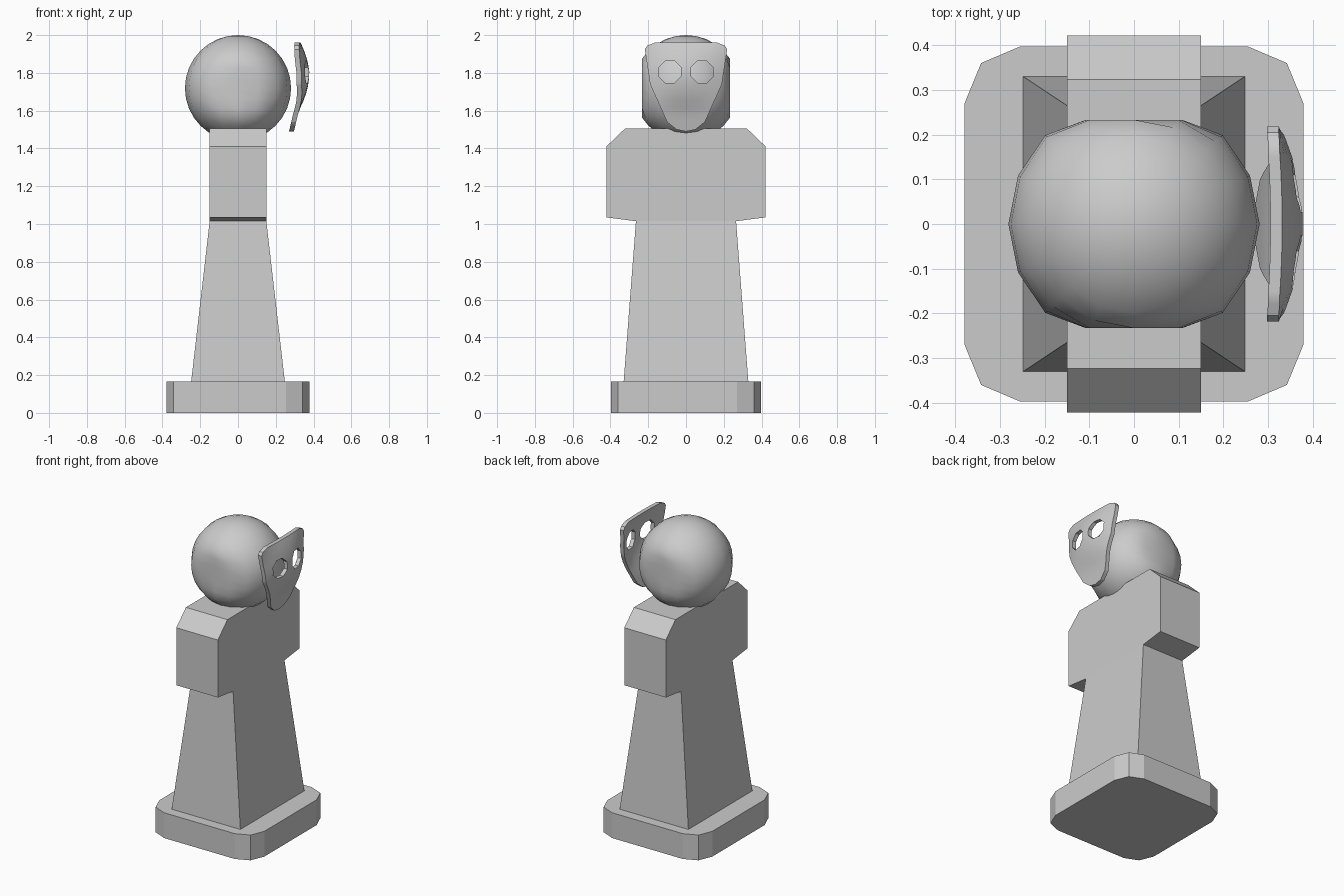
import bpy
import bmesh
import math
from mathutils import Vector, Matrix

cube = bpy.data.objects.get("Cube")
if cube:
    bpy.data.objects.remove(cube, do_unlink=True)

GREY = (0.6, 0.6, 0.6, 1)
stone = bpy.data.materials.new("plain grey")
stone.use_nodes = True
stone.diffuse_color = GREY
stone.node_tree.nodes["Principled BSDF"].inputs["Base Color"].default_value = GREY


def finish(name, bm, smooth_angle=None):
    bmesh.ops.recalc_face_normals(bm, faces=bm.faces)
    mesh = bpy.data.meshes.new(name)
    bm.to_mesh(mesh)
    bm.free()
    mesh.materials.append(stone)
    obj = bpy.data.objects.new(name, mesh)
    bpy.context.collection.objects.link(obj)
    if smooth_angle:
        smooth(obj, smooth_angle)
    return obj


def activate(obj):
    bpy.ops.object.select_all(action='DESELECT')
    obj.select_set(True)
    bpy.context.view_layer.objects.active = obj


def smooth(obj, angle):
    activate(obj)
    bpy.ops.object.shade_smooth_by_angle(angle=math.radians(angle))


def apply(obj, mod):
    activate(obj)
    bpy.ops.object.modifier_apply(modifier=mod.name)


def loft(name, loops):
    """Skin a stack of point loops and cap both ends."""
    bm = bmesh.new()
    rings = [[bm.verts.new(p) for p in loop] for loop in loops]
    n = len(rings[0])
    for low, high in zip(rings, rings[1:]):
        for i in range(n):
            j = (i + 1) % n
            bm.faces.new((low[i], low[j], high[j], high[i]))
    bm.faces.new(rings[0][::-1])
    bm.faces.new(rings[-1])
    bmesh.ops.dissolve_limit(bm, angle_limit=0.01, verts=bm.verts, edges=bm.edges)
    return finish(name, bm)


# Base slab with two-step rounded corners
corner = [(0.379, 0.27), (0.342, 0.36), (0.255, 0.397)]
outline = (corner + [(-x, y) for x, y in corner[::-1]]
           + [(-x, -y) for x, y in corner] + [(x, -y) for x, y in corner[::-1]])
loft("base", [[(x, y, z) for x, y in outline] for z in (0, 0.165)])

# Tapered body with chamfered shoulder block: (height, half x, half y)
levels = [(0.165, 0.248, 0.33), (1.015, 0.15, 0.265), (1.035, 0.15, 0.422),
          (1.41, 0.15, 0.422), (1.505, 0.15, 0.323)]
loft("body", [[(x, y, z), (-x, y, z), (-x, -y, z), (x, -y, z)] for z, x, y in levels])

# Head: ball flattened on the front and back
bm = bmesh.new()
bmesh.ops.create_uvsphere(bm, u_segments=16, v_segments=16, radius=0.281)
for v in bm.verts:
    v.co.y = max(-0.233, min(0.233, v.co.y))
    v.co.z += 1.719
finish("head", bm, 60)


# Mask: bulging shield plate beside the head
def mask_x(y, z):
    bands = [(1.49, 0.296), (1.6, 0.322), (1.8, 0.331), (1.96, 0.322)]
    x = bands[-1][1]
    for (z0, x0), (z1, x1) in zip(bands, bands[1:]):
        if z <= z1:
            x = x0 + (x1 - x0) * (z - z0) / (z1 - z0)
            break
    rise = max(0, 1 - ((z - 1.79) / 0.19) ** 2)
    return x + 0.047 * rise * max(0, 1 - (y / 0.21) ** 2)


half = [(0, 1.49), (0.05, 1.5), (0.1, 1.54), (0.19, 1.74),
        (0.218, 1.925), (0.205, 1.945), (0.165, 1.96)]
shield = half + [(-y, z) for y, z in half[:0:-1]]
bm = bmesh.new()
bmesh.ops.create_grid(bm, x_segments=16, y_segments=16, size=0.3,
                      matrix=Matrix.Translation((0, 0, 1.73)) @ Matrix.Rotation(math.pi / 2, 4, 'Y'))
for (y0, z0), (y1, z1) in zip(shield, shield[1:] + shield[:1]):
    bmesh.ops.bisect_plane(bm, geom=bm.verts[:] + bm.edges[:] + bm.faces[:],
                           plane_co=(0, y0, z0), plane_no=(0, z1 - z0, y0 - y1),
                           clear_outer=True)
for v in bm.verts:
    v.co.x = mask_x(v.co.y, v.co.z)
# Thicken straight inward along x
back = bmesh.ops.extrude_face_region(bm, geom=bm.faces[:], use_keep_orig=True)
bmesh.ops.translate(bm, vec=Vector((-0.026, 0, 0)),
                    verts=[g for g in back["geom"] if isinstance(g, bmesh.types.BMVert)])
mask = finish("mask", bm)

# Eight-sided eye holes
bm = bmesh.new()
for side in (-1, 1):
    bmesh.ops.create_cone(
        bm, cap_ends=True, segments=8, radius1=0.063, radius2=0.063, depth=0.3,
        matrix=Matrix.Translation((0.35, side * 0.085, 1.805))
        @ Matrix.Rotation(math.pi / 2, 4, 'Y') @ Matrix.Rotation(math.pi / 8, 4, 'Z'))
cutter = finish("eye_cutter", bm)
cutter.hide_render = True
cut = mask.modifiers.new("eye holes", 'BOOLEAN')
cut.object = cutter
cut.solver = 'EXACT'
apply(mask, cut)
bpy.data.objects.remove(cutter, do_unlink=True)
smooth(mask, 35)
